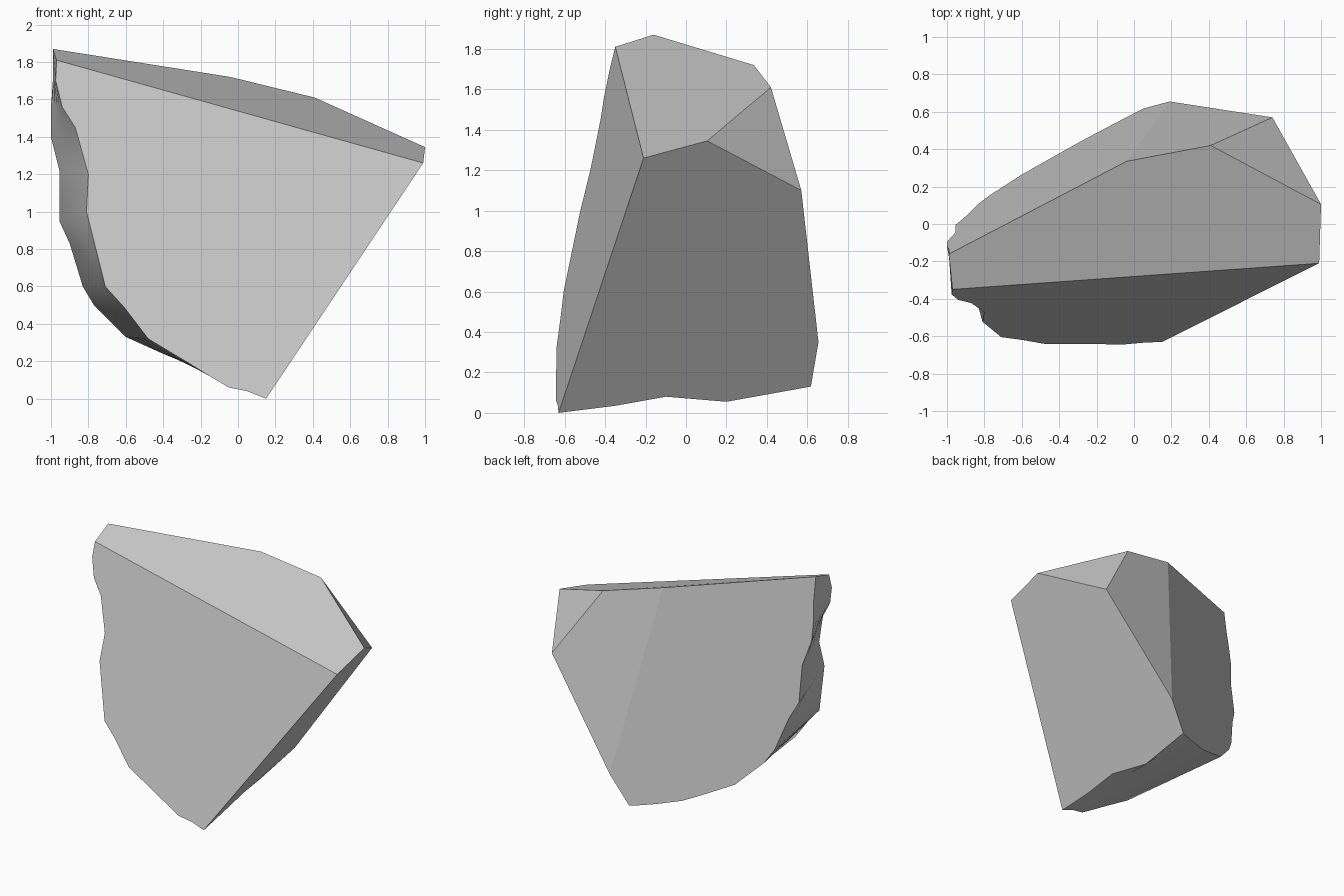
import bpy
import bmesh
from mathutils import Vector

cube = bpy.data.objects.get("Cube")
if cube:
    bpy.data.objects.remove(cube, do_unlink=True)

# One grey stone colour
stone = bpy.data.materials.new("grey stone")
stone.use_nodes = True
grey = (0.6, 0.6, 0.6, 1)
stone.diffuse_color = grey
stone.node_tree.nodes["Principled BSDF"].inputs["Base Color"].default_value = grey


# The two big cleaved planes, giving y for any x and z
def front_plane(x, z):
    return Vector((x, -0.651 + 0.139 * x + 0.241 * z, z))


def back_plane(x, z):
    return Vector((x, 0.612 + 0.497 * x - 0.15 * z, z))


# The cleaved right side, giving x for any y and z
def side_plane(y, z):
    return Vector((0.047 - 0.163 * y + 0.721 * z, y, z))


# Rims of the weathered surface, from the top corner down to the foot
front_rim = [(-.97, 1.81), (-.975, 1.7), (-.94, 1.56), (-.87, 1.45), (-.8, 1.2),
             (-.81, 1), (-.76, .8), (-.71, .6), (-.61, .49), (-.48, .32),
             (-.28, .2), (-.15, .12), (-.05, .06), (.05, .04), (.15, 0)]
back_rim = [(-.99, 1.87), (-.99, 1.7), (-1, 1.55), (-1, 1.4), (-.955, 1.22),
            (-.955, .95), (-.9, .83), (-.83, .6), (-.77, .5), (-.6, .33),
            (-.4, .24), (-.28, .19), (-.12, .155), (-.03, .14), (.05, .13)]
foot_edge = [(-.35, .035), (-.1, .08), (.2, .055)]
columns = len(foot_edge) + 1

bm = bmesh.new()
rows = []
for f, b in zip(front_rim, back_rim):
    start, end = front_plane(*f), back_plane(*b)
    points = [start.lerp(end, i / columns) for i in range(columns + 1)]
    if f == front_rim[-1]:
        points[1:-1] = [side_plane(*p) for p in foot_edge]
    if f == front_rim[0]:
        points = [start, end]
    rows.append([bm.verts.new(p) for p in points])

# Weathered outer surface, smooth
strip = [bm.faces.new((rows[0][0], rows[0][1], *reversed(rows[1])))]
for upper, lower in zip(rows[1:], rows[2:]):
    for i in range(columns):
        strip.append(bm.faces.new((upper[i], upper[i + 1], lower[i + 1], lower[i])))
for face in strip:
    face.smooth = True

# Corners of the cleaved faces
top_back, top_right, right_back, right_front, shoulder, heel = [
    bm.verts.new(p) for p in ((-.04, .335, 1.72), (.41, .42, 1.61), (1, .105, 1.345),
                              (.99, -.21, 1.26), (.74, .57, 1.1), (.19, .655, .35))]
front_verts = [r[0] for r in rows]
back_verts = [r[-1] for r in rows]

# Flat cleaved faces: front, back, back corner, top, chip and right side
bm.faces.new(front_verts + [right_front])
bm.faces.new(back_verts + [heel, top_back])
bm.faces.new((top_back, top_right, shoulder, heel))
bm.faces.new((front_verts[0], back_verts[0], top_back, top_right, right_back, right_front))
bm.faces.new((top_right, right_back, shoulder))
bm.faces.new([right_front, right_back, shoulder, heel] + rows[-1][::-1])
bmesh.ops.recalc_face_normals(bm, faces=bm.faces[:])

mesh = bpy.data.meshes.new("rock_chunk")
bm.to_mesh(mesh)
bm.free()
mesh.materials.append(stone)
rock = bpy.data.objects.new("rock_chunk", mesh)
bpy.context.collection.objects.link(rock)
